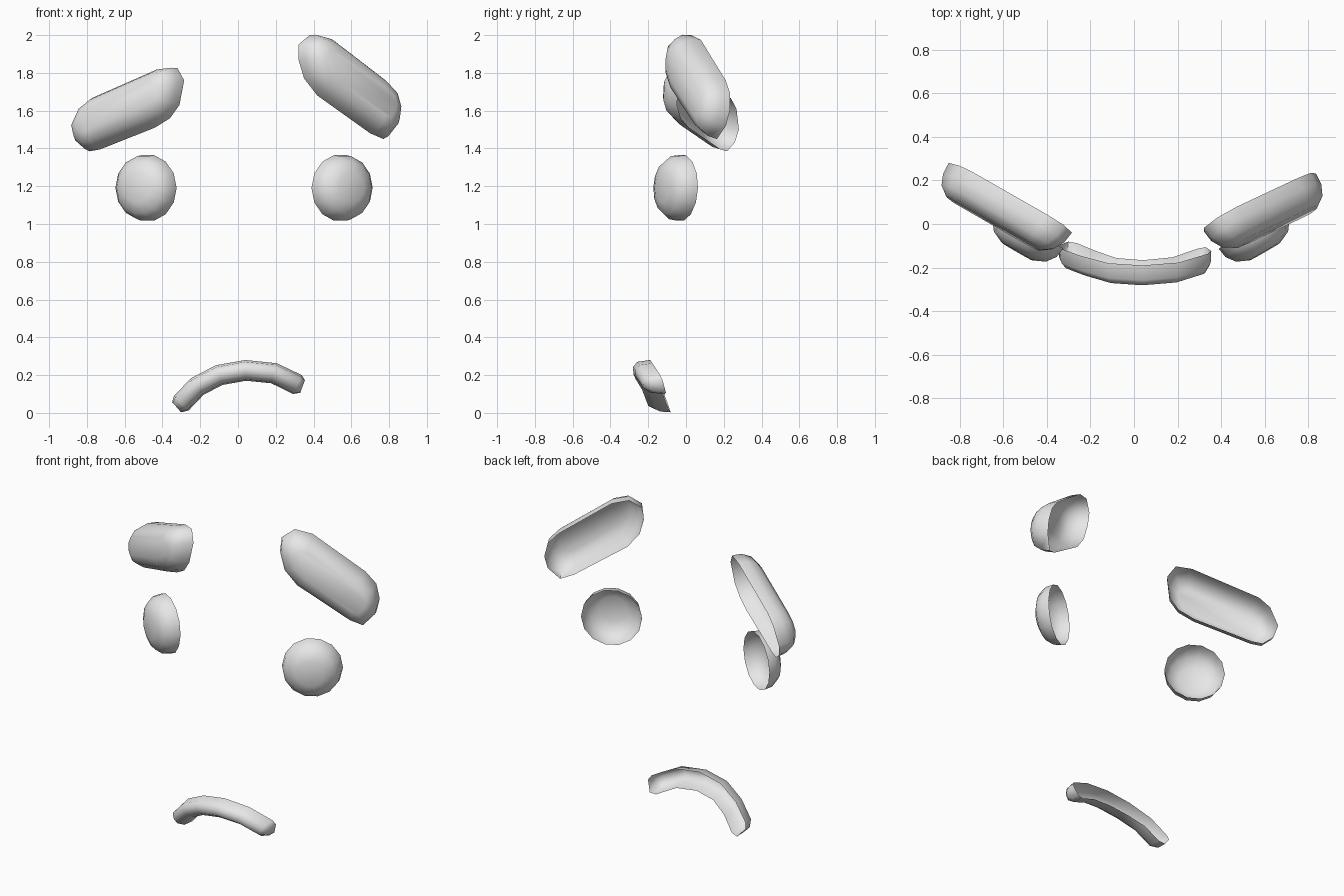
import bpy, bmesh, math
from mathutils import Vector

if "Cube" in bpy.data.objects:
    bpy.data.objects.remove(bpy.data.objects["Cube"])

grey = bpy.data.materials.new("plain_grey")
grey.diffuse_color = (0.8, 0.8, 0.8, 1)
grey.use_nodes = True
grey.node_tree.nodes["Principled BSDF"].inputs["Base Color"].default_value = grey.diffuse_color

# inset scale and height of each ring of an open-backed dome
DOME = [(1, 0), (0.96, 0.4), (0.78, 0.76), (0.45, 0.98)]


def finish(name, rings, closed, caps):
    """Skin a list of rings, cap the chosen ones, face the shell forwards."""
    bm = bmesh.new()
    vs = [[bm.verts.new(p) for p in r] for r in rings]
    n = len(rings[0])
    for a, b in zip(vs, vs[1:]):
        for i in range(n if closed else n - 1):
            j = (i + 1) % n
            bm.faces.new((a[i], a[j], b[j], b[i]))
    for c in caps:
        bm.faces.new(vs[c])
    bmesh.ops.recalc_face_normals(bm, faces=bm.faces)
    if sum(f.normal.y * f.calc_area() for f in bm.faces) > 0:
        bmesh.ops.reverse_faces(bm, faces=bm.faces)
    me = bpy.data.meshes.new(name)
    bm.to_mesh(me)
    bm.free()
    me.materials.append(grey)
    ob = bpy.data.objects.new(name, me)
    bpy.context.collection.objects.link(ob)
    bpy.context.view_layer.objects.active = ob
    ob.select_set(True)
    bpy.ops.object.shade_smooth_by_angle(angle=math.radians(60))
    ob.select_set(False)


def dome(name, outline, axis, plane, depth):
    """Dome over an x-z outline lying on the plane y = a + b*x + c*z."""
    a, b, c = plane
    normal = Vector((b, -1, c)).normalized()
    p0, p1 = Vector(axis[0]), Vector(axis[1])
    d = p1 - p0
    rings = []
    for s, h in DOME:
        ring = []
        for q in outline:
            q = Vector(q)
            t = (q - p0).dot(d) / d.dot(d) if d.length > 0 else 0
            foot = p0 + d * min(1, max(0, t))
            x, z = foot + (q - foot) * s
            ring.append(Vector((x, a + b * x + c * z, z)) + normal * depth * h)
        rings.append(ring)
    finish(name, rings, True, [-1])


# eyes: round domes turned outwards
for name, cx, side in (("left_eye", -0.478, -1), ("right_eye", 0.542, 1)):
    ring = [(cx + 0.153 * math.cos(k * math.tau / 14), 1.191 + 0.178 * math.sin(k * math.tau / 14))
            for k in range(14)]
    slope, lean = 0.577 * side, 0.03
    dome(name, ring, [(cx, 1.191)] * 2, (-0.025 - slope * cx - lean * 1.191, slope, lean), 0.12)

# eyebrows: long domes, each with its own tilt
dome("right_eyebrow",
     [(0.32, 1.95), (0.38, 2.0), (0.47, 1.975), (0.75, 1.76), (0.81, 1.69), (0.835, 1.6),
      (0.825, 1.52), (0.77, 1.45), (0.70, 1.48), (0.42, 1.68), (0.35, 1.77), (0.32, 1.87)],
     [(0.45, 1.827), (0.72, 1.623)], (0.24 - 0.615 * 0.82 - 0.189 * 1.69, 0.615, 0.189), 0.14)
dome("left_eyebrow",
     [(-0.85, 1.5), (-0.835, 1.43), (-0.785, 1.385), (-0.73, 1.395), (-0.44, 1.51), (-0.36, 1.56),
      (-0.31, 1.63), (-0.285, 1.76), (-0.32, 1.825), (-0.40, 1.815), (-0.74, 1.665), (-0.80, 1.61)],
     [(-0.74, 1.535), (-0.41, 1.675)], (0.28 - 0.65 * 0.85 - 0.18 * 1.5, -0.65, 0.18), 0.14)

# mouth: open-backed channel swept along an arch (x, y, z, height scale, depth scale)
path = [(-0.325, -0.09, 0.03, 0.65, 0.75), (-0.30, -0.1, 0.052, 1, 1), (-0.215, -0.133, 0.14, 1, 1),
        (-0.1, -0.168, 0.2, 1, 1), (0.04, -0.178, 0.225, 1, 1), (0.19, -0.165, 0.21, 1, 1),
        (0.315, -0.125, 0.15, 1, 1), (0.342, -0.115, 0.14, 0.65, 0.75)]
section = [(0.055, -0.012), (0.045, -0.08), (0.018, -0.103), (-0.02, -0.1), (-0.048, -0.06), (-0.055, 0.012)]
rings = []
for i, (x, y, z, hs, ds) in enumerate(path):
    p, q = path[max(i - 1, 0)], path[min(i + 1, len(path) - 1)]
    up = Vector((p[2] - q[2], 0, q[0] - p[0])).normalized()
    rings.append([Vector((x, y + v * ds, z)) + up * u * hs for u, v in section])
finish("mouth", rings, False, [0, -1])
